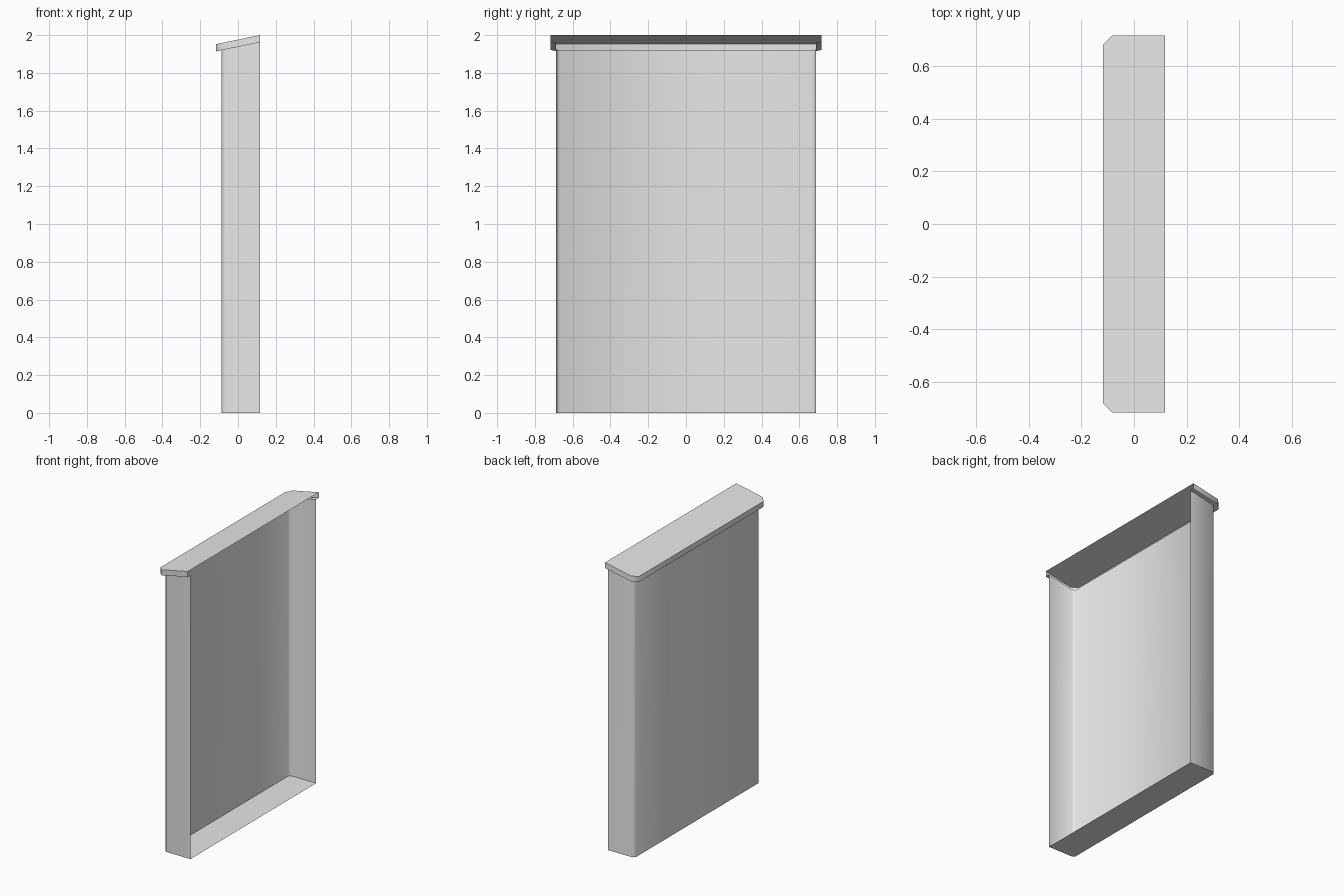
import bpy
import math

cube = bpy.data.objects.get("Cube")
if cube:
    bpy.data.objects.remove(cube, do_unlink=True)

OPEN_X = 0.117      # open side of the recess
HALF_W = 0.717      # half width of the cap
CHAMFER = 0.035     # cut on the cap's closed corners
OVERHANG = 0.03     # how far the cap stands out from the body
CAP_H = 0.038
SLOPE = 0.205

grey = bpy.data.materials.new("light grey")
grey.use_nodes = True
colour = (0.8, 0.8, 0.8, 1)
grey.diffuse_color = colour
grey.node_tree.nodes["Principled BSDF"].inputs["Base Color"].default_value = colour


def outline(inset):
    """Three-sided plan with two chamfered corners, open towards +x."""
    back, side = -OPEN_X + inset, HALF_W - inset
    c = CHAMFER - inset * (2 - math.sqrt(2))
    half = [(OPEN_X, side), (back + c, side), (back, side - c)]
    return half + [(x, -y) for x, y in reversed(half)]


def soffit_z(x):
    return 2 - CAP_H + SLOPE * (x - OPEN_X)


def roof_z(x):
    return soffit_z(x) + CAP_H


def ring(inset, height):
    return [(x, y, height(x)) for x, y in outline(inset)]


def loft(name, rings, cap_first=False, cap_last=False):
    """Bridge successive open rings, optionally closing the ends."""
    n = len(rings[0])
    verts = [p for r in rings for p in r]
    faces = []
    for k in range(len(rings) - 1):
        a, b = k * n, (k + 1) * n
        faces += [(a + i, a + i + 1, b + i + 1, b + i) for i in range(n - 1)]
    if cap_first:
        faces.append(tuple(reversed(range(n))))
    if cap_last:
        faces.append(tuple(range(len(verts) - n, len(verts))))
    mesh = bpy.data.meshes.new(name)
    mesh.from_pydata(verts, [], faces)
    mesh.materials.append(grey)
    obj = bpy.data.objects.new(name, mesh)
    bpy.context.collection.objects.link(obj)
    bpy.ops.object.select_all(action='DESELECT')
    obj.select_set(True)
    bpy.context.view_layer.objects.active = obj
    bpy.ops.object.shade_smooth_by_angle(angle=math.radians(50))
    return obj


# Thin body: floor, two sides and closed back
loft("body_shell", [ring(OVERHANG, lambda x: 0), ring(OVERHANG, soffit_z)],
     cap_first=True)

# Sloping hollow cap: overhanging soffit, edge band and roof
loft("sloped_cap", [ring(OVERHANG, soffit_z), ring(0, soffit_z), ring(0, roof_z)],
     cap_last=True)
